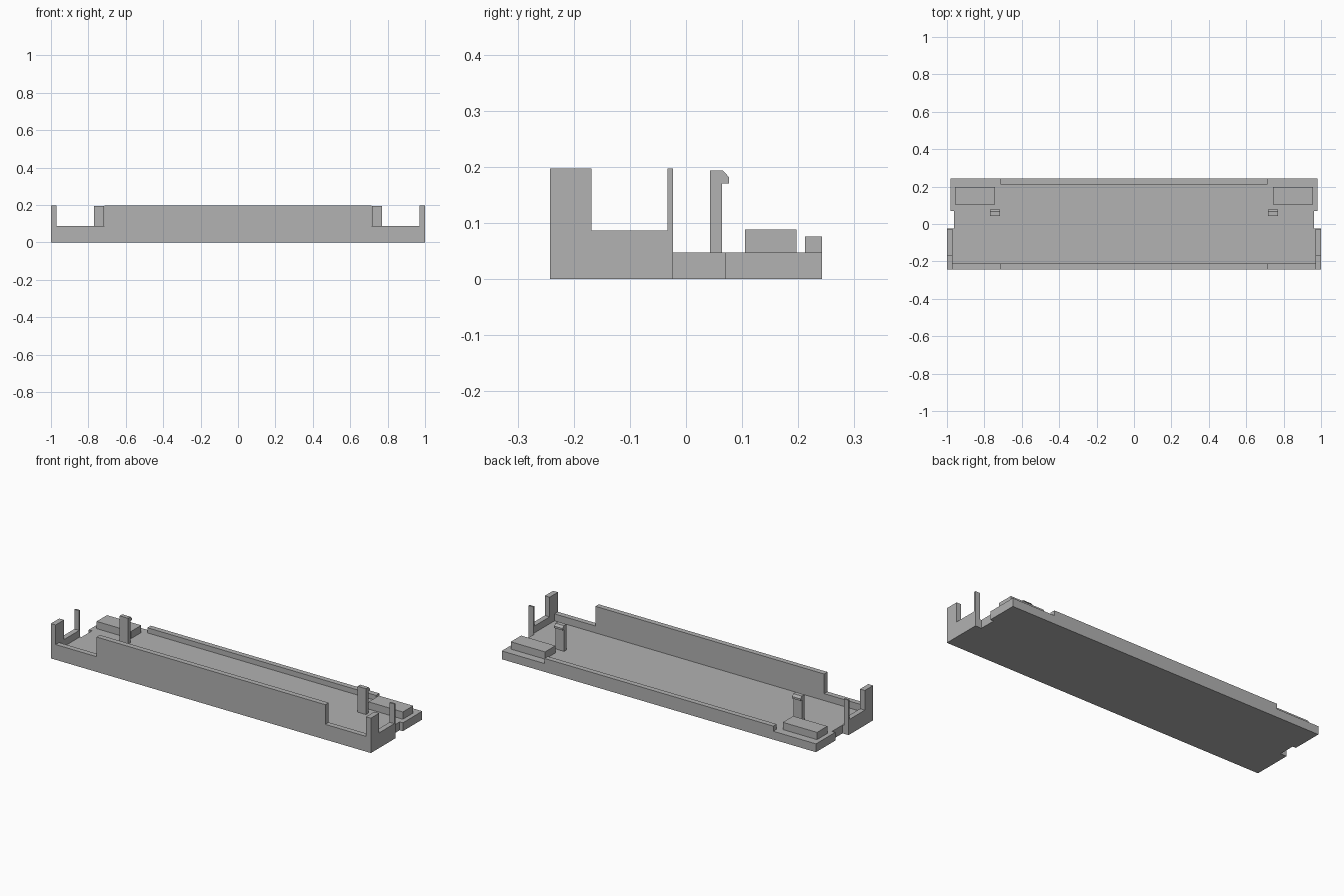
import bpy
import bmesh
import math
from mathutils import Vector

cube = bpy.data.objects.get("Cube")
if cube:
    bpy.data.objects.remove(cube, do_unlink=True)

grey = bpy.data.materials.new("plain grey")
grey.use_nodes = True
colour = (0.445, 0.445, 0.445, 1)
grey.diffuse_color = colour
grey.node_tree.nodes["Principled BSDF"].inputs["Base Color"].default_value = colour

# Shared levels and thicknesses
HALF_DEPTH = 0.242
FLOOR = 0.047
SILL = 0.086
TOP = 0.197
WALL = 0.03


def extrude(name, outline, axis, low, high):
    """Extrude a 2D outline along an axis (the other two axes in x, y, z order)."""
    def place(p, d):
        c = list(p)
        c.insert(axis, d)
        return Vector(c)
    bm = bmesh.new()
    face = bm.faces.new([bm.verts.new(place(p, low)) for p in outline])
    made = bmesh.ops.extrude_face_region(bm, geom=[face])["geom"]
    shift = place((0, 0), high - low)
    bmesh.ops.translate(bm, vec=shift, verts=[v for v in made if isinstance(v, bmesh.types.BMVert)])
    bmesh.ops.recalc_face_normals(bm, faces=bm.faces)
    mesh = bpy.data.meshes.new(name)
    bm.to_mesh(mesh)
    bm.free()
    mesh.materials.append(grey)
    obj = bpy.data.objects.new(name, mesh)
    bpy.context.scene.collection.objects.link(obj)
    return obj


def box(name, x0, x1, y0, y1, z0, z1):
    return extrude(name, [(x0, y0), (x1, y0), (x1, y1), (x0, y1)], 2, z0, z1)


def mirrored(half):
    """Complete a right-hand outline with its reflection in x."""
    return half + [(-x, y) for x, y in reversed(half)]


def join_solid(base, parts):
    """Merge parts into one clean solid."""
    for part in parts:
        mod = base.modifiers.new("join", "BOOLEAN")
        mod.operation = "UNION"
        mod.solver = "EXACT"
        mod.object = part
    graph = bpy.context.evaluated_depsgraph_get()
    mesh = bpy.data.meshes.new_from_object(base.evaluated_get(graph))
    base.modifiers.clear()
    base.data = mesh
    for part in parts:
        bpy.data.objects.remove(part, do_unlink=True)
    bm = bmesh.new()
    bm.from_mesh(mesh)
    bmesh.ops.dissolve_limit(bm, angle_limit=math.radians(1), verts=bm.verts, edges=bm.edges)
    bm.to_mesh(mesh)
    bm.free()


# Floor plate with stepped ends
tray = extrude("tray", mirrored([
    (1, -HALF_DEPTH), (1, -0.023), (0.962, -0.023),
    (0.962, 0.07), (0.982, 0.07), (0.982, HALF_DEPTH)]), 2, 0, FLOOR)

# Front wall, high in the middle and low towards the corners
front_wall = extrude("front_wall", mirrored([
    (1, 0), (1, SILL), (0.715, SILL), (0.715, TOP)]), 1, -HALF_DEPTH, -HALF_DEPTH + WALL)

# Rear lip
rear_lip = box("rear_lip", -0.715, 0.715, HALF_DEPTH - WALL, HALF_DEPTH, 0, 0.076)

# Side walls with a broad corner post and a thin rear prong
side_profile = [
    (-HALF_DEPTH, 0), (-0.023, 0), (-0.023, TOP), (-0.033, TOP),
    (-0.033, SILL), (-0.168, SILL), (-0.168, TOP), (-HALF_DEPTH, TOP)]
right_wall = extrude("right_wall", side_profile, 0, -1, -1 + WALL)
left_wall = extrude("left_wall", side_profile, 0, 1 - WALL, 1)

join_solid(tray, [front_wall, rear_lip, right_wall, left_wall])

# Hooked clips and raised pads at both ends
clip_profile = [
    (0.043, FLOOR), (0.064, FLOOR), (0.064, 0.17), (0.077, 0.17),
    (0.077, 0.181), (0.066, 0.193), (0.043, 0.193)]
for side, s in (("right", -1), ("left", 1)):
    lo, hi = sorted((s * 0.717, s * 0.77))
    extrude(side + "_clip", clip_profile, 0, lo, hi)
    lo, hi = sorted((s * 0.743, s * 0.957))
    box(side + "_pad", lo, hi, 0.105, 0.197, FLOOR, 0.088)
